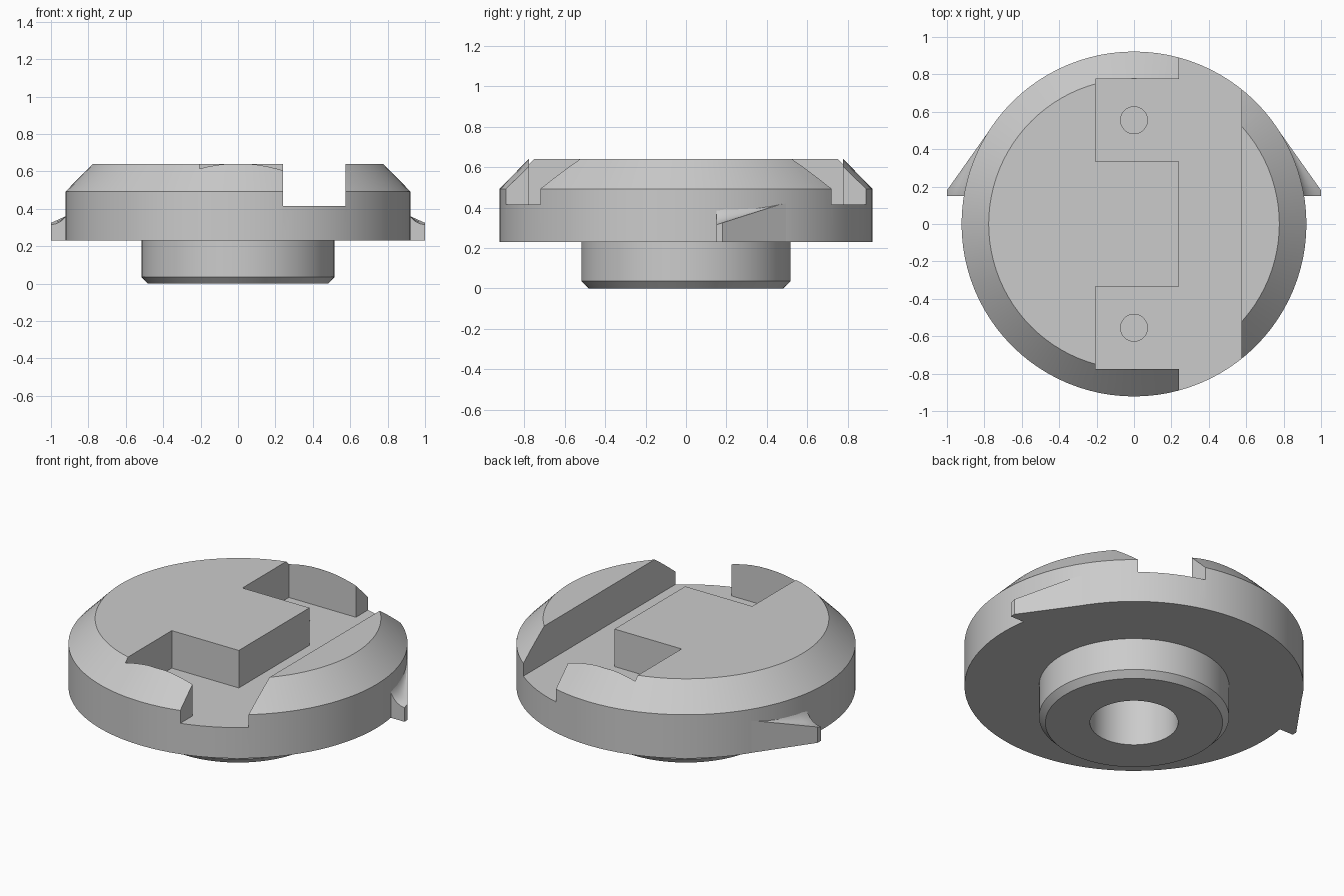
import bpy, bmesh, math
from mathutils import Matrix

cube = bpy.data.objects.get("Cube")
if cube:
    bpy.data.objects.remove(cube, do_unlink=True)

grey = bpy.data.materials.new("machined grey")
grey.use_nodes = True
COLOUR = (0.6, 0.6, 0.6, 1)
grey.diffuse_color = COLOUR
grey.node_tree.nodes["Principled BSDF"].inputs["Base Color"].default_value = COLOUR

FLANGE_R, BASE_Z, FLOOR_Z = 0.922, 0.23, 0.415


def make_object(name, bm):
    bmesh.ops.recalc_face_normals(bm, faces=bm.faces)
    mesh = bpy.data.meshes.new(name)
    bm.to_mesh(mesh)
    bm.free()
    mesh.materials.append(grey)
    obj = bpy.data.objects.new(name, mesh)
    bpy.context.collection.objects.link(obj)
    return obj


def lathe(name, profile, steps=96):
    bm = bmesh.new()
    verts = [bm.verts.new((r, 0, z)) for r, z in profile]
    edges = [bm.edges.new(pair) for pair in zip(verts, verts[1:])]
    bmesh.ops.spin(bm, geom=verts + edges, cent=(0, 0, 0), axis=(0, 0, 1),
                   angle=math.tau, steps=steps, use_duplicate=False)
    bmesh.ops.remove_doubles(bm, verts=bm.verts, dist=0.0005)
    return make_object(name, bm)


def prism(name, outline, z0, z1):
    bm = bmesh.new()
    face = bm.faces.new([bm.verts.new((x, y, z0)) for x, y in outline])
    top = bmesh.ops.extrude_face_region(bm, geom=[face])["geom"]
    bmesh.ops.translate(bm, vec=(0, 0, z1 - z0),
                        verts=[v for v in top if isinstance(v, bmesh.types.BMVert)])
    return make_object(name, bm)


def activate(obj):
    bpy.ops.object.select_all(action='DESELECT')
    obj.select_set(True)
    bpy.context.view_layer.objects.active = obj


def cut(obj, cutter):
    cutter.hide_render = True
    mod = obj.modifiers.new("cut", 'BOOLEAN')
    mod.operation, mod.solver, mod.object = 'DIFFERENCE', 'EXACT', cutter
    activate(obj)
    bpy.ops.object.modifier_apply(modifier=mod.name)
    bpy.data.objects.remove(cutter, do_unlink=True)


def smooth(obj):
    activate(obj)
    bpy.ops.object.shade_smooth_by_angle(angle=math.radians(25))


# Turned body: blind bore, chamfered boss, flange and bevelled top
body = lathe("cap_body", [
    (0, 0.38), (0.24, 0.38), (0.24, 0), (0.482, 0), (0.517, 0.036), (0.517, BASE_Z),
    (FLANGE_R, BASE_Z), (FLANGE_R, 0.492), (0.777, 0.64), (0, 0.64)])

# Cross slot with two side pockets, leaving a tongue between them
half = [(0.24, 1.2), (0.24, 0.775), (-0.205, 0.775), (-0.205, 0.335), (0.24, 0.335)]
outline = half + [(x, -y) for x, y in reversed(half)] + [(0.575, -1.2), (0.575, 1.2)]
cut(body, prism("slot_cutter", outline, FLOOR_Z, 0.9))

# Blind hole in each pocket floor
for side in (-1, 1):
    bm = bmesh.new()
    bmesh.ops.create_cone(bm, cap_ends=True, segments=32, radius1=0.072, radius2=0.072,
                          depth=0.2, matrix=Matrix.Translation((0, side * 0.555, 0.42)))
    cut(body, make_object("hole_cutter", bm))
smooth(body)


# Ratchet tooth: flat end, tangent flank and coved upper side
def tooth(name, side):
    bm = bmesh.new()
    rings = []
    y0, y1, tip_y = 0.15, 0.53, 0.18
    stations = [y0, tip_y] + [tip_y + (y1 - tip_y) * i / 10 for i in range(1, 11)]
    for y in stations:
        outer = 1 - max(0, y - tip_y) * 0.249 / 0.352
        inner = math.sqrt(FLANGE_R ** 2 - y * y) - 0.012
        low = 0.315 + 0.105 * min(1, (y - y0) / 0.33)
        points = [(inner, BASE_Z), (outer, BASE_Z)]
        for i in range(7):
            t = i / 6
            points.append((outer + (inner - outer) * math.sin(t * math.pi / 2),
                           low + (0.44 - low) * (1 - math.cos(t * math.pi / 2))))
        rings.append([bm.verts.new((side * x, y, z)) for x, z in points])
    for a, b in zip(rings, rings[1:]):
        for i in range(len(a)):
            j = (i + 1) % len(a)
            bm.faces.new((a[i], a[j], b[j], b[i]))
    bm.faces.new(rings[0])
    bm.faces.new(rings[-1])
    smooth(make_object(name, bm))


tooth("left_tooth", 1)
tooth("right_tooth", -1)
